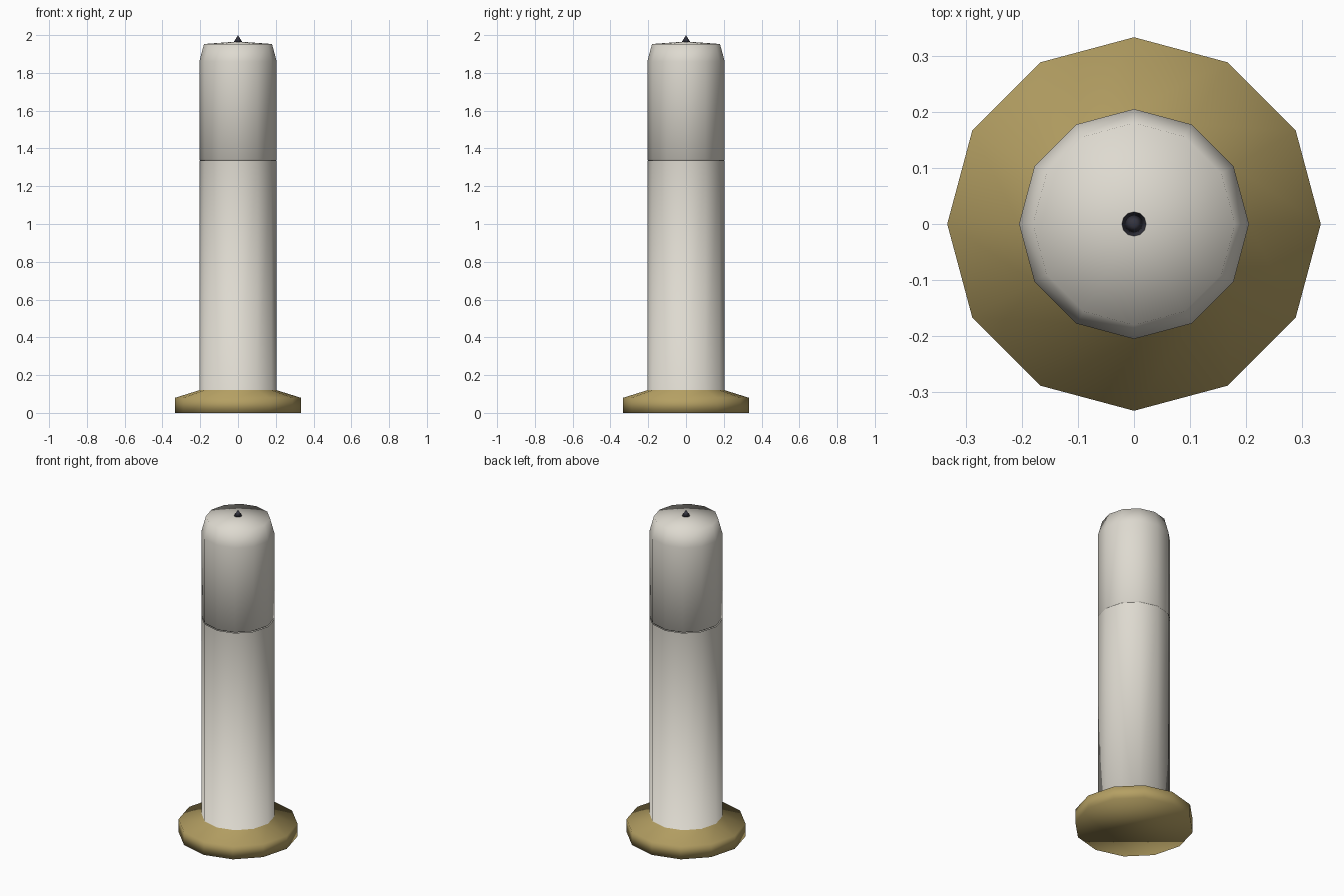
import bpy, bmesh, math

cube = bpy.data.objects.get("Cube")
if cube:
    bpy.data.objects.remove(cube, do_unlink=True)

SIDES = 12


def material(name, rgb):
    mat = bpy.data.materials.new(name)
    mat.use_nodes = True
    mat.diffuse_color = (*rgb, 1)
    bsdf = mat.node_tree.nodes["Principled BSDF"]
    bsdf.inputs["Base Color"].default_value = (*rgb, 1)
    bsdf.inputs["Roughness"].default_value = 0.7
    return mat


cream = material("cream", (0.73, 0.70, 0.63))
brass = material("brass", (0.46, 0.35, 0.125))
charcoal = material("charcoal", (0.035, 0.035, 0.05))


def lathe(name, profile, mats, bottom_cap=False, split_z=None):
    """Revolve (radius, z) points; faces above split_z take the second material."""
    bm = bmesh.new()
    rings = []
    for r, z in profile:
        if r == 0:
            rings.append([bm.verts.new((0, 0, z))] * SIDES)
        else:
            angles = [math.tau * i / SIDES for i in range(SIDES)]
            rings.append([bm.verts.new((r * math.cos(a), r * math.sin(a), z)) for a in angles])
    for low, high in zip(rings, rings[1:]):
        for i in range(SIDES):
            j = (i + 1) % SIDES
            corners = [low[i], low[j], high[j], high[i]]
            bm.faces.new(list(dict.fromkeys(corners)))
    if bottom_cap:
        bm.faces.new(rings[0][::-1])
    for face in bm.faces:
        face.smooth = True
        if split_z is not None and face.calc_center_median().z > split_z:
            face.material_index = 1
    mesh = bpy.data.meshes.new(name)
    bm.to_mesh(mesh)
    bm.free()
    for mat in mats:
        mesh.materials.append(mat)
    obj = bpy.data.objects.new(name, mesh)
    bpy.context.collection.objects.link(obj)
    return obj


# Flared foot running smoothly into the lower shaft
lathe("foot_and_lower_shaft",
      [(0.333, 0), (0.333, 0.08), (0.205, 0.12), (0.205, 1.335)],
      [brass, cream], bottom_cap=True, split_z=0.13)

# Upper shaft with a small undercut seam, tapered shoulder and shallow conical top
lathe("upper_shaft",
      [(0.197, 1.335), (0.205, 1.342), (0.205, 1.86), (0.18, 1.953), (0, 1.966)],
      [cream])

# Small pointed tip
lathe("tip", [(0.022, 1.964), (0, 2.0)], [charcoal], bottom_cap=True)
